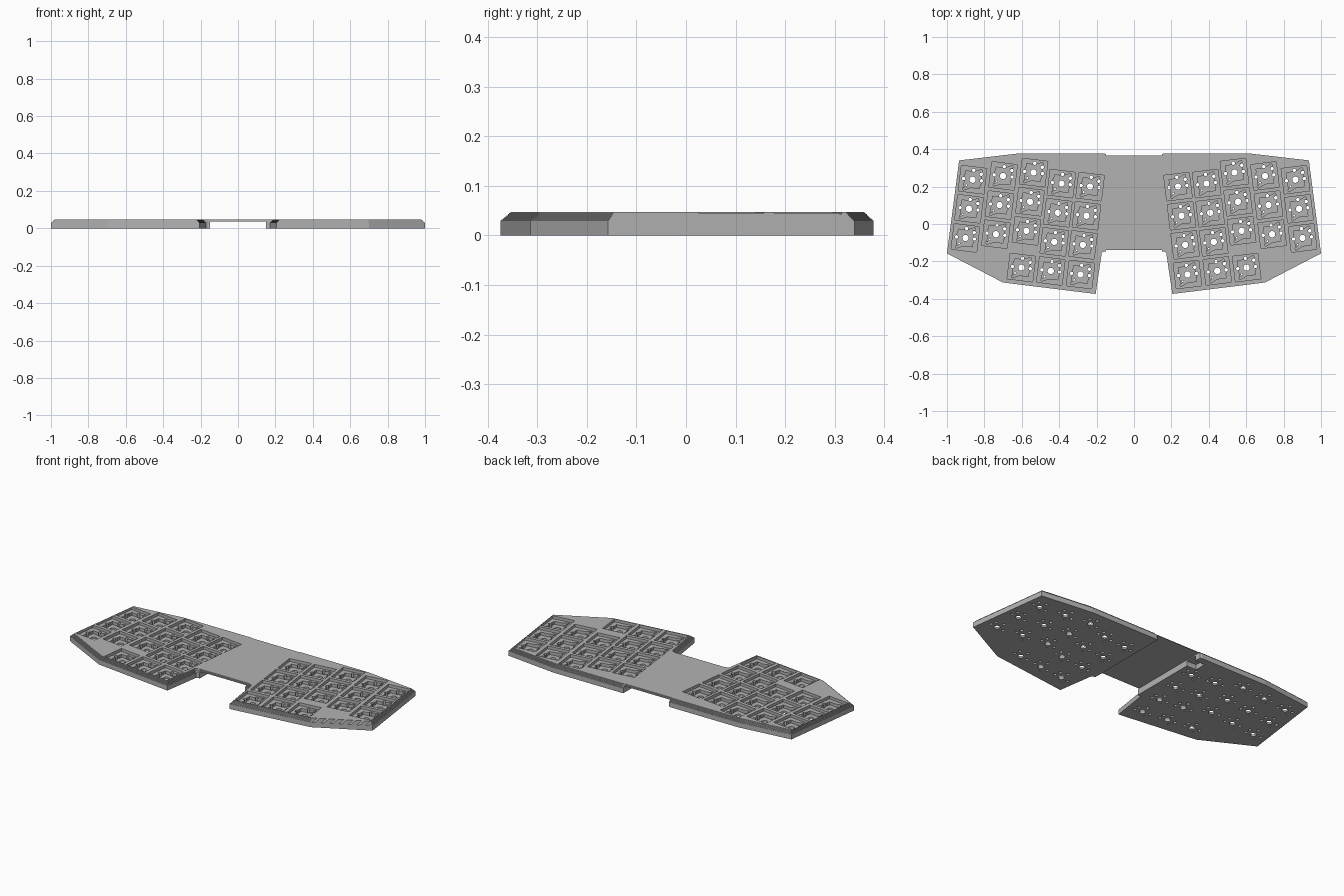
import bpy, bmesh, math
from mathutils import Vector, Matrix, geometry

if "Cube" in bpy.data.objects:
    bpy.data.objects.remove(bpy.data.objects["Cube"])

grey = bpy.data.materials.new("plain_grey")
grey.use_nodes = True
GREY = (0.45, 0.45, 0.45, 1)
grey.diffuse_color = GREY
grey.node_tree.nodes["Principled BSDF"].inputs["Base Color"].default_value = GREY

HEIGHT, WALL, STEPS, CHAMFER = 0.047, 0.03, 8, 0.018
TILT = math.radians(7)


def make_object(name, bm):
    bmesh.ops.recalc_face_normals(bm, faces=bm.faces)
    mesh = bpy.data.meshes.new(name)
    bm.to_mesh(mesh)
    bm.free()
    mesh.materials.append(grey)
    obj = bpy.data.objects.new(name, mesh)
    bpy.context.collection.objects.link(obj)
    return obj


def inset(points, d):
    """Move every edge of a clockwise outline inward by d."""
    lines = []
    for a, b in zip(points, points[1:] + points[:1]):
        e = (b - a).normalized()
        n = Vector((e.y, -e.x)) * d
        lines.append((a + n, b + n, e))
    result = []
    for i, (a, b, e) in enumerate(lines):
        p, q, _ = lines[i - 1]
        r = q - p
        t = (a - p).cross(e) / r.cross(e) if hasattr(r, "cross") else 0
        result.append(p + r * t)
    return result


# Outline of the right-hand half, mirrored into a full clockwise loop
half = [(0.15, 0.374), (0.16, 0.378), (0.61, 0.378), (0.935, 0.34), (1.0, -0.157),
        (0.70, -0.313), (0.205, -0.374), (0.172, -0.152), (0.16, -0.147)]
outline = [Vector(p) for p in half] + [Vector((-x, y)) for x, y in reversed(half)]

# Case body: straight wall, then a finely stepped chamfer up to the top
levels = [(0, 0), (WALL, 0)]
for i in range(1, STEPS + 1):
    d = CHAMFER * i / STEPS
    z = WALL + (HEIGHT - WALL) * i / STEPS
    levels += [(levels[-1][0], d), (z, d)]
bm = bmesh.new()
rings = [[bm.verts.new((p.x, p.y, z)) for p in inset(outline, d)] for z, d in levels]
for low, high in zip(rings, rings[1:]):
    for i in range(len(low)):
        bm.faces.new((low[i - 1], low[i], high[i], high[i - 1]))
bm.faces.new(rings[0])
bm.faces.new(rings[-1])
body = make_object("keyboard_case", bm)

# Key positions: tilted, staggered columns and a lower row of three
down = Vector((math.sin(TILT), -math.cos(TILT)))
tops = [(0.235, 0.20), (0.388, 0.216), (0.537, 0.275), (0.70, 0.257), (0.863, 0.237)]
keys = [Vector(t) + down * 0.157 * r for t in tops for r in range(3)]
keys += [Vector(p) for p in ((0.286, -0.27), (0.445, -0.251), (0.602, -0.233))]


def add_box(bm, matrix, size, low, high):
    m = matrix @ Matrix.Translation((0, 0, (low + high) / 2))
    bmesh.ops.create_cube(bm, size=1, matrix=m @ Matrix.Diagonal((*size, high - low, 1)))


def add_hole(bm, matrix, x, y, r):
    bmesh.ops.create_cone(bm, cap_ends=True, segments=16, radius1=r, radius2=r,
                          depth=0.2, matrix=matrix @ Matrix.Translation((x, y, 0)))


pockets, wells, channels, holes, gap = [bmesh.new() for _ in range(5)]
for side in (1, -1):
    for k in keys:
        m = Matrix.Translation((side * k.x, k.y, 0)) @ Matrix.Rotation(side * TILT, 4, "Z")
        add_box(pockets, m, (0.137, 0.137), 0.03, 0.1)
        add_box(wells, m, (0.085, 0.085), 0.012, 0.1)
        # Slanted wire channels
        for y in (-0.034, 0.034):
            c = m @ Matrix.Translation((0, y, 0)) @ Matrix.Rotation(math.radians(25), 4, "Z")
            add_box(channels, c, (0.1, 0.012), 0.014, 0.1)
        # Centre post hole, side post holes and pin holes
        add_hole(holes, m, 0, 0, 0.017)
        for x, y, r in ((-0.048, 0, 0.009), (0.048, 0, 0.009),
                        (0, 0.05, 0.009), (0.043, 0.034, 0.009), (-0.03, -0.033, 0.005)):
            add_hole(holes, m, x, y, r)

# Hollow beneath the bridge, with a cable recess in one inner wall
add_box(gap, Matrix.Identity(4), (0.30, 2), -0.1, 0.037)
recess = bmesh.new()
add_box(recess, Matrix.Translation((-0.17, 0.30, 0)), (0.09, 0.07), -0.1, 0.03)

cutters = [make_object(n, b) for n, b in (
    ("bridge_gap_cutter", gap), ("cable_recess_cutter", recess), ("key_pocket_cutter", pockets),
    ("switch_well_cutter", wells), ("wire_channel_cutter", channels), ("pin_hole_cutter", holes))]
for c in cutters:
    c.hide_render = True
    mod = body.modifiers.new(c.name, "BOOLEAN")
    mod.operation, mod.object, mod.solver = "DIFFERENCE", c, "EXACT"

# Bake the cuts into the case and drop the cutters
bpy.context.view_layer.update()
graph = bpy.context.evaluated_depsgraph_get()
cut_mesh = bpy.data.meshes.new_from_object(body.evaluated_get(graph))
body.modifiers.clear()
body.data = cut_mesh
for c in cutters:
    bpy.data.objects.remove(c)
